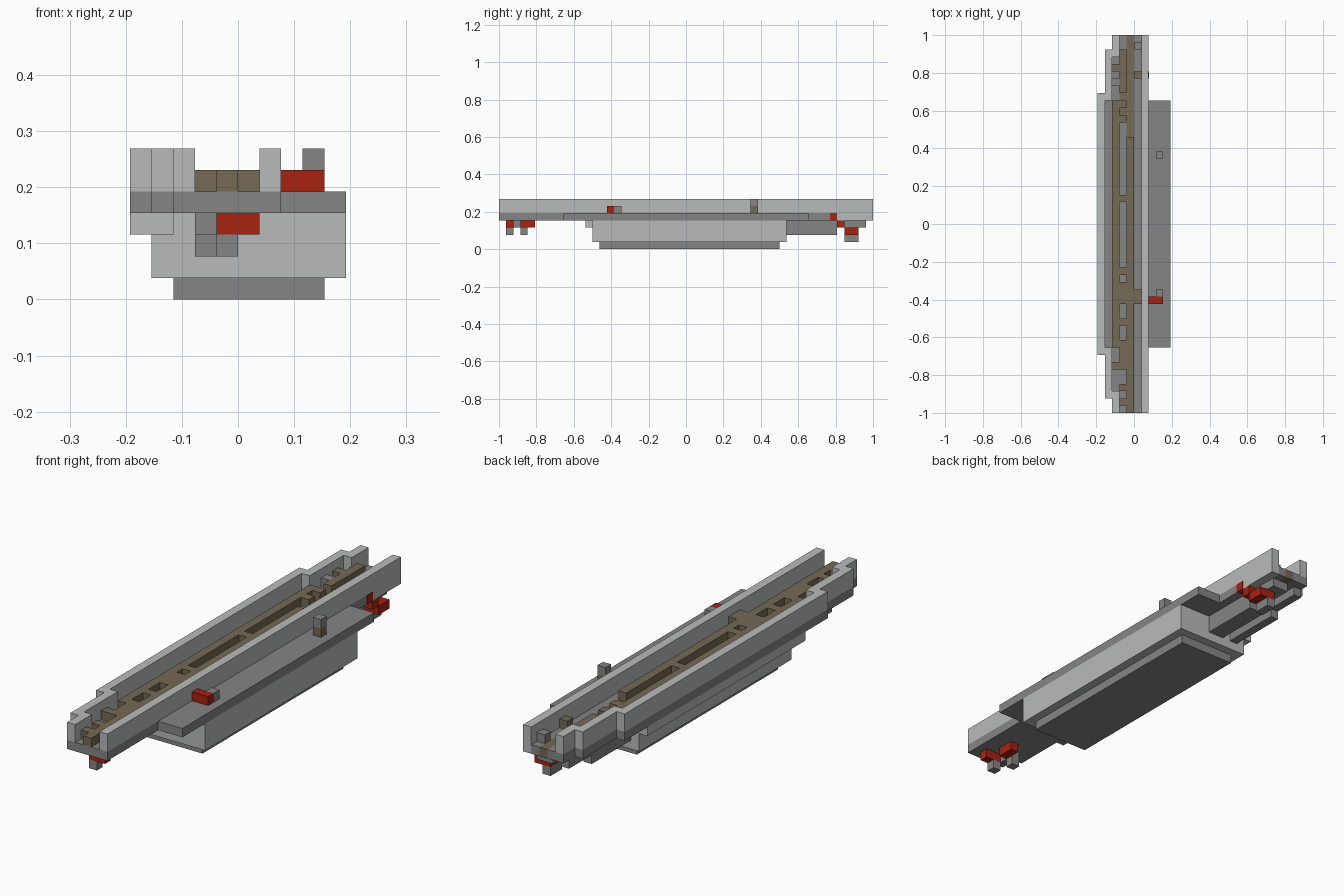
import bpy, bmesh

if "Cube" in bpy.data.objects:
    bpy.data.objects.remove(bpy.data.objects["Cube"], do_unlink=True)

U = 2 / 52  # edge of one block


def material(name, rgb):
    m = bpy.data.materials.new(name)
    m.use_nodes = True
    m.diffuse_color = (*rgb, 1)
    m.node_tree.nodes["Principled BSDF"].inputs["Base Color"].default_value = (*rgb, 1)
    return m


LIGHT = material("light grey", (0.48, 0.50, 0.49))
GREY = material("mid grey", (0.235, 0.235, 0.235))
BROWN = material("brown", (0.178, 0.144, 0.091))
RED = material("red", (0.39, 0.016, 0.005))


def part(name, mat, *boxes):
    """Boxes are spans in blocks: x start/end, y start/end, z start/end."""
    bm = bmesh.new()
    for x0, x1, y0, y1, z0, z1 in boxes:
        for v in bmesh.ops.create_cube(bm, size=1)["verts"]:
            v.co.x = (x1 if v.co.x > 0 else x0) * U - 5 * U
            v.co.y = (y1 if v.co.y > 0 else y0) * U - 26 * U
            v.co.z = (z1 if v.co.z > 0 else z0) * U
    mesh = bpy.data.meshes.new(name)
    bm.to_mesh(mesh)
    bm.free()
    mesh.materials.append(mat)
    obj = bpy.data.objects.new(name, mesh)
    bpy.context.collection.objects.link(obj)


# Lower hull
part("keel_plate", GREY, (2, 9, 14, 39, 0, 1))
part("hull", LIGHT, (1, 10, 13, 40, 1, 4))
part("hull_side_strip", LIGHT, (0, 1, 12, 40, 3, 4), (1, 2, 12, 13, 3, 4))

# Deck and side shelf
part("deck", GREY, (0, 1, 8, 44, 4, 5), (1, 2, 2, 50, 4, 5), (2, 3, 0, 52, 4, 5),
     (3, 4, 0, 40, 4, 5), (3, 4, 46, 52, 4, 5), (4, 5, 0, 38, 4, 5),
     (5, 6, 0, 52, 4, 5), (6, 7, 0, 47, 4, 5))
part("side_shelf", GREY, (7, 10, 9, 43, 4, 5))
part("deck_brown_floor", BROWN, (3, 4, 40, 46, 4, 5), (4, 5, 38, 52, 4, 5))

# Long walls, stepping inward at both ends
part("right_wall", LIGHT, (0, 1, 8, 44, 5, 7), (1, 2, 2, 9, 5, 7), (1, 2, 43, 50, 5, 7),
     (2, 3, 0, 3, 5, 7), (2, 3, 49, 52, 5, 7))
part("left_wall", LIGHT, (6, 7, 0, 52, 5, 7), (6, 7, 47, 52, 4, 5))

# Raised walkway: two rails joined by bridges, leaving slots
bridges = [(6, 10), (12, 13), (15, 18), (19, 20), (29, 30), (40, 41), (42, 43)]
part("walkway_rails", BROWN, (2, 3, 9, 43, 5, 6), (2, 3, 6, 7, 5, 6),
     (4, 5, 0, 38, 5, 6), (5, 6, 15, 17, 5, 6))
part("walkway_bridges", BROWN, *[(3, 4, a, b, 5, 6) for a, b in bridges],
     (3, 4, 1, 2, 5, 6), (3, 4, 3, 4, 5, 6))
part("rear_walkway", BROWN, (3, 4, 44, 50, 5, 6), (2, 3, 47, 48, 5, 6), (5, 6, 46, 47, 5, 6))
part("rear_stub", GREY, (2, 3, 45, 46, 5, 6), (5, 6, 50, 51, 5, 6))

# Shelf fittings
part("shelf_red_block", RED, (7, 9, 15, 16, 5, 6))
part("shelf_grey_block", GREY, (8, 9, 16, 17, 5, 6))
part("mast_base", BROWN, (8, 9, 35, 36, 5, 6))
part("mast_top", GREY, (8, 9, 35, 36, 6, 7))

# Fittings under the front
part("front_red_fittings", RED, (4, 6, 1, 2, 3, 4), (4, 5, 3, 5, 3, 4))
part("front_grey_fittings", GREY, (3, 4, 2, 4, 3, 4), (4, 5, 1, 2, 2, 3), (3, 4, 3, 4, 2, 3))

# Supports and red stair under the rear
part("rear_arms", GREY, (2, 3, 40, 51, 3, 4), (2, 3, 40, 47, 2, 3),
     (4, 6, 40, 51, 3, 4), (4, 6, 40, 47, 2, 3))
part("rear_red_stair", RED, (6, 7.05, 46, 47, 4, 5), (6, 7, 47, 48, 3, 4), (5, 7, 48, 50, 2, 3))
part("rear_foot", GREY, (5, 6, 48, 50, 1, 2))
